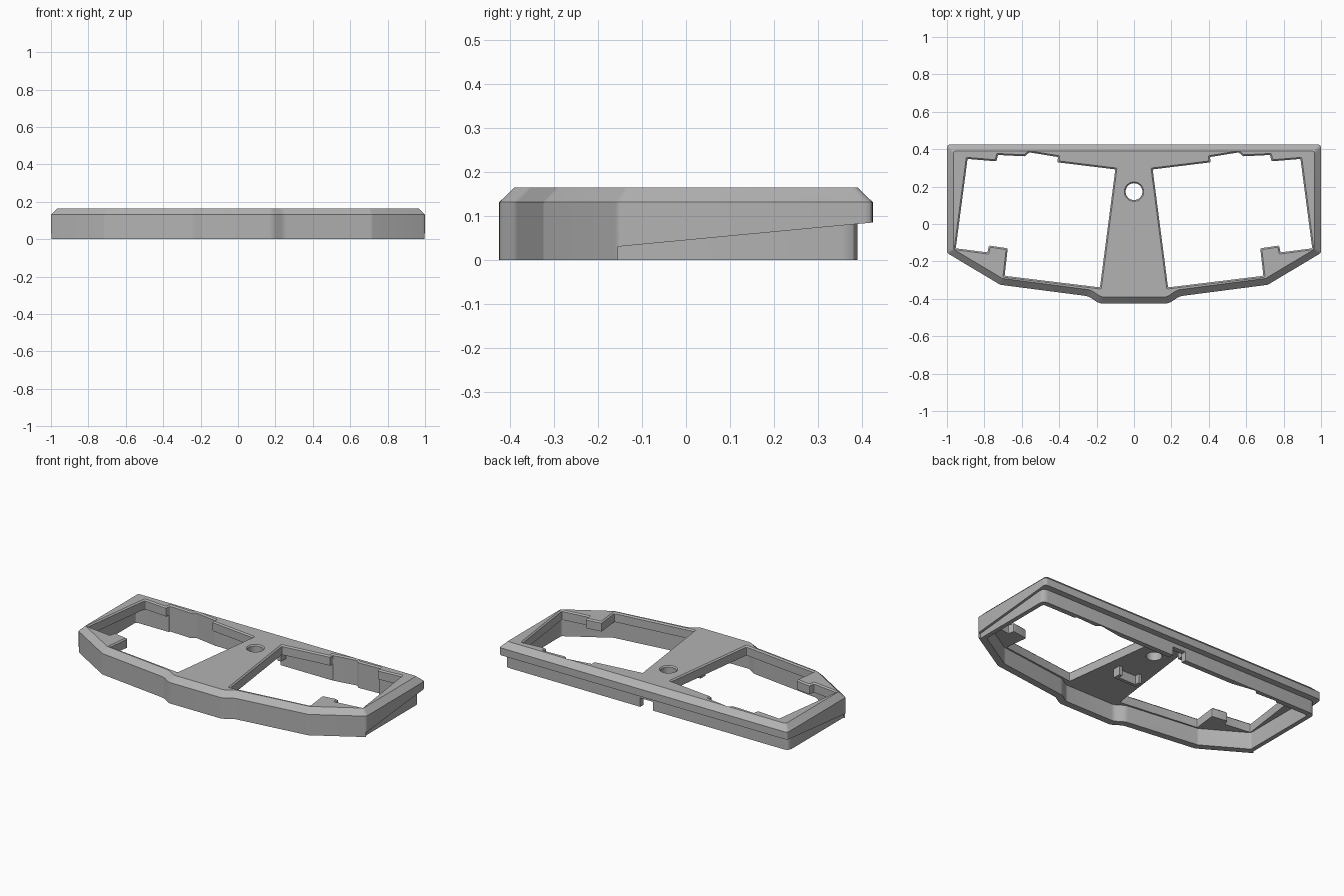
import bpy, bmesh, math
from mathutils import Vector

if "Cube" in bpy.data.objects:
    bpy.data.objects.remove(bpy.data.objects["Cube"])

grey = bpy.data.materials.new("matte grey")
grey.use_nodes = True
grey.diffuse_color = (0.45, 0.45, 0.45, 1)
grey.node_tree.nodes["Principled BSDF"].inputs["Base Color"].default_value = (0.45, 0.45, 0.45, 1)


def mirrored(half):
    """Close a right-hand outline (x, y, corner radius) across x = 0."""
    return half + [(-x, y, r) for x, y, r in reversed(half)]


def offset(pts, d):
    """Move every edge of a clockwise outline inward by d, with mitred corners."""
    out = []
    for i, (x, y, r) in enumerate(pts):
        p = Vector((x, y))
        a = (p - Vector(pts[i - 1][:2])).normalized()
        b = (Vector(pts[(i + 1) % len(pts)][:2]) - p).normalized()
        na, nb = Vector((a.y, -a.x)), Vector((b.y, -b.x))
        q = p + (na + nb) * d / (1 + na.dot(nb))
        out.append((q.x, q.y, r))
    return out


def rounded(pts, scale=1, steps=4):
    """Replace each corner by a short arc."""
    out = []
    for i, (x, y, r) in enumerate(pts):
        p = Vector((x, y))
        a = (Vector(pts[i - 1][:2]) - p).normalized()
        b = (Vector(pts[(i + 1) % len(pts)][:2]) - p).normalized()
        t = r * scale / math.tan(a.angle(b) / 2)
        for k in range(steps + 1):
            u = k / steps
            out.append(p + a * t * (1 - u) ** 2 + b * t * u ** 2)
    return out


def loft(name, layers):
    """Solid through a stack of (outline, z) layers."""
    bm = bmesh.new()
    loops = [[bm.verts.new((p[0], p[1], z)) for p in pts] for pts, z in layers]
    n = len(loops[0])
    for lo, hi in zip(loops, loops[1:]):
        for i in range(n):
            j = (i + 1) % n
            bm.faces.new((lo[i], lo[j], hi[j], hi[i]))
    bm.faces.new(loops[0])
    bm.faces.new(loops[-1])
    bmesh.ops.recalc_face_normals(bm, faces=bm.faces)
    mesh = bpy.data.meshes.new(name)
    bm.to_mesh(mesh)
    bm.free()
    mesh.materials.append(grey)
    obj = bpy.data.objects.new(name, mesh)
    bpy.context.collection.objects.link(obj)
    return obj


def box(name, x0, x1, y0, y1, z0, z1):
    pts = [(x0, y0), (x0, y1), (x1, y1), (x1, y0)]
    return loft(name, [(pts, z0), (pts, z1)])


def combine(target, tool, operation):
    bpy.context.view_layer.objects.active = target
    mod = target.modifiers.new(tool.name, "BOOLEAN")
    mod.object, mod.operation, mod.solver = tool, operation, "EXACT"
    bpy.ops.object.modifier_apply(modifier=mod.name)
    bpy.data.objects.remove(tool)


# Outer shell with a chamfered top edge
outline = mirrored([(1, 0.425, 0.02), (1, -0.155, 0.02), (0.715, -0.325, 0.03),
                    (0.245, -0.386, 0.08), (0.185, -0.425, 0.06)])
outer = rounded(outline)
case = loft("keyboard_case", [(outer, 0), (outer, 0.131),
                              (rounded(offset(outline, 0.035), 0.7), 0.165)])

# Sloping undercut below the lip at the back and sides
wedge = box("undercut", -1.2, 1.2, -0.155, 0.5, -0.1, 0.03)
for v in wedge.data.vertices:
    if v.co.z > 0 and v.co.y > 0:
        v.co.z = 0.092
combine(case, wedge, "DIFFERENCE")

# Recessed lower wall
lower = rounded(mirrored([(0.985, 0.39, 0.035), (0.985, -0.16, 0.01),
                          (0.7, -0.31, 0.01), (0.2, -0.37, 0.01)]))
combine(case, loft("lower_wall", [(lower, 0), (lower, 0.11)]), "UNION")

# Hollow underside
cavity = [(x, min(y, 0.358), r) for x, y, r in offset(outline, 0.042)]
cavity = rounded(cavity, 0.8)
combine(case, loft("cavity", [(cavity, -0.1), (cavity, 0.105)]), "DIFFERENCE")

# Stepped key openings with a fine chamfer round the top
opening = [(0.1, 0.292), (0.41, 0.33), (0.406, 0.358), (0.56, 0.383), (0.583, 0.362),
           (0.728, 0.369), (0.735, 0.335), (0.89, 0.348), (0.953, -0.13), (0.783, -0.152),
           (0.776, -0.115), (0.675, -0.13), (0.692, -0.277), (0.182, -0.339)]
for side in (1, -1):
    pts = [(x, y, 0.008) for x, y in opening]
    layers = [(rounded(pts), -0.1), (rounded(pts), 0.157), (rounded(offset(pts, -0.02)), 0.177)]
    layers = [([(side * p.x, p.y) for p in loop], z) for loop, z in layers]
    combine(case, loft("key_opening", layers), "DIFFERENCE")


# Round hole in the central web
def circle(r):
    return [(r * math.cos(t * math.tau / 40), 0.173 + r * math.sin(t * math.tau / 40))
            for t in range(40)]


combine(case, loft("round_hole", [(circle(0.045), 0.05), (circle(0.045), 0.157),
                                  (circle(0.062), 0.177)]), "DIFFERENCE")

# Cable notch in the back wall
combine(case, box("cable_notch", -0.045, 0.045, 0.33, 0.45, -0.1, 0.055), "DIFFERENCE")

# Board holders under the web
box("board_stop", -0.07, 0.07, -0.08, -0.06, 0.05, 0.11)
for side in (-1, 1):
    box("board_stop_end", side * 0.07 - 0.01, side * 0.07 + 0.01, -0.08, -0.03, 0.05, 0.11)
    box("board_clip", side * 0.07 - 0.012, side * 0.07 + 0.012, 0.31, 0.36, 0.05, 0.11)

bpy.ops.object.select_all(action="DESELECT")
case.select_set(True)
bpy.context.view_layer.objects.active = case
bpy.ops.object.shade_smooth_by_angle(angle=math.radians(25))
